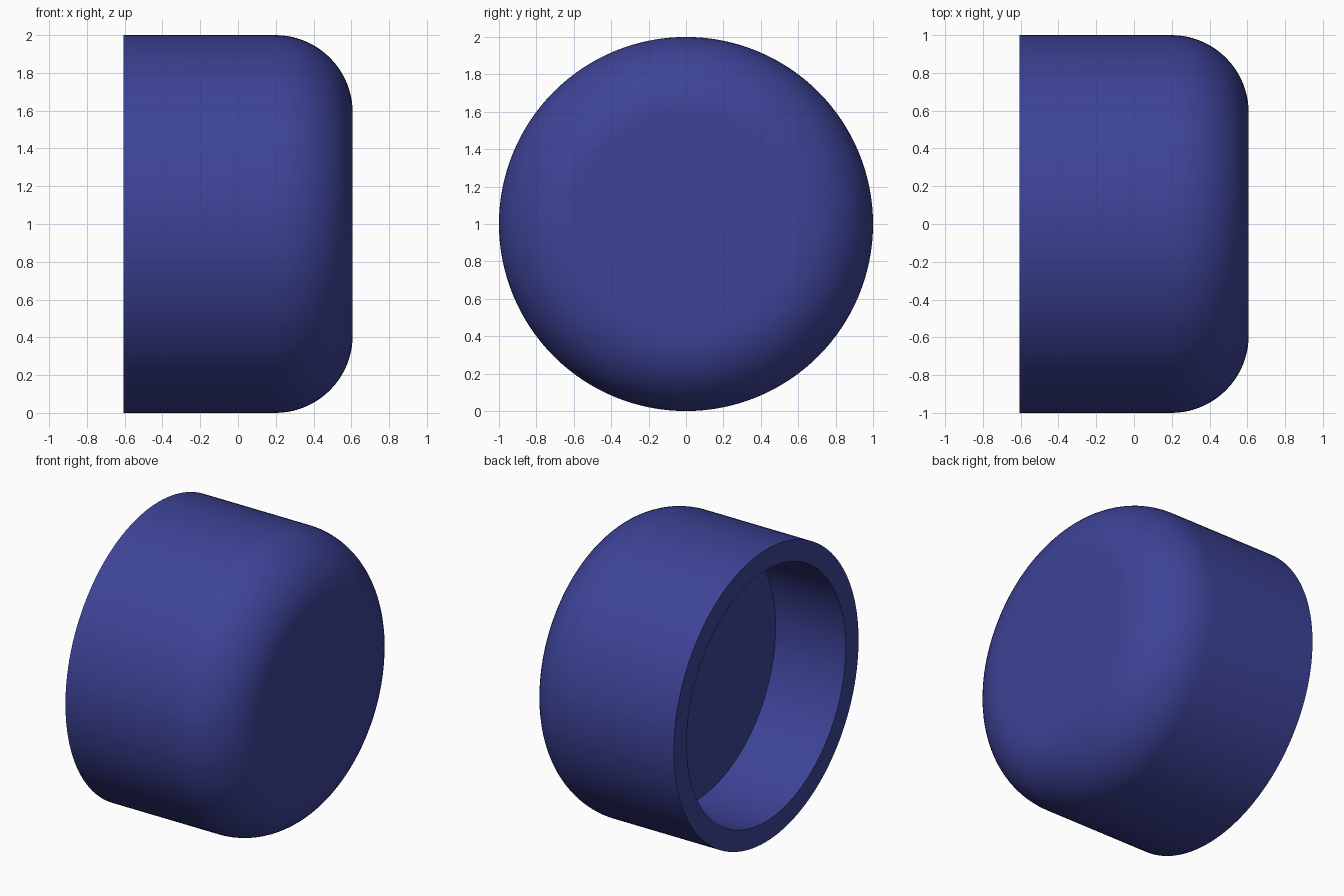
import bpy, bmesh, math

if "Cube" in bpy.data.objects:
    bpy.data.objects.remove(bpy.data.objects["Cube"])

HALF = 0.607        # half length along x
FILLET = 0.41       # rounding of the closed end
BORE, DEPTH = 0.86, 0.53
SEGMENTS, STEPS = 128, 20

# Profile (x, radius): bore floor, open rim, outer wall, rounded closed end
profile = [(-HALF + DEPTH, BORE), (-HALF, BORE), (-HALF, 1.0)]
for i in range(STEPS + 1):
    a = math.pi / 2 * (1 - i / STEPS)
    profile.append((HALF - FILLET + FILLET * math.cos(a),
                    1 - FILLET + FILLET * math.sin(a)))

# Revolve the profile around the x axis
bm = bmesh.new()
rings = []
for x, r in profile:
    rings.append([bm.verts.new((x, r * math.cos(2 * math.pi * k / SEGMENTS),
                                1 + r * math.sin(2 * math.pi * k / SEGMENTS)))
                  for k in range(SEGMENTS)])
for a, b in zip(rings, rings[1:]):
    for k in range(SEGMENTS):
        n = (k + 1) % SEGMENTS
        bm.faces.new((a[k], a[n], b[n], b[k]))

# Flat discs: bore floor and closed end
bm.faces.new(rings[0])
bm.faces.new(rings[-1])
bmesh.ops.recalc_face_normals(bm, faces=bm.faces[:])

mesh = bpy.data.meshes.new("round_cap")
bm.to_mesh(mesh)
bm.free()
cap = bpy.data.objects.new("round_cap", mesh)
bpy.context.collection.objects.link(cap)

# Blue plastic
blue = bpy.data.materials.new("blue")
blue.diffuse_color = (0.047, 0.056, 0.31, 1)
blue.use_nodes = True
blue.node_tree.nodes["Principled BSDF"].inputs["Base Color"].default_value = blue.diffuse_color
mesh.materials.append(blue)

# Smooth walls with sharp rim edges
bpy.context.view_layer.objects.active = cap
cap.select_set(True)
bpy.ops.object.shade_smooth_by_angle(angle=math.radians(30))
